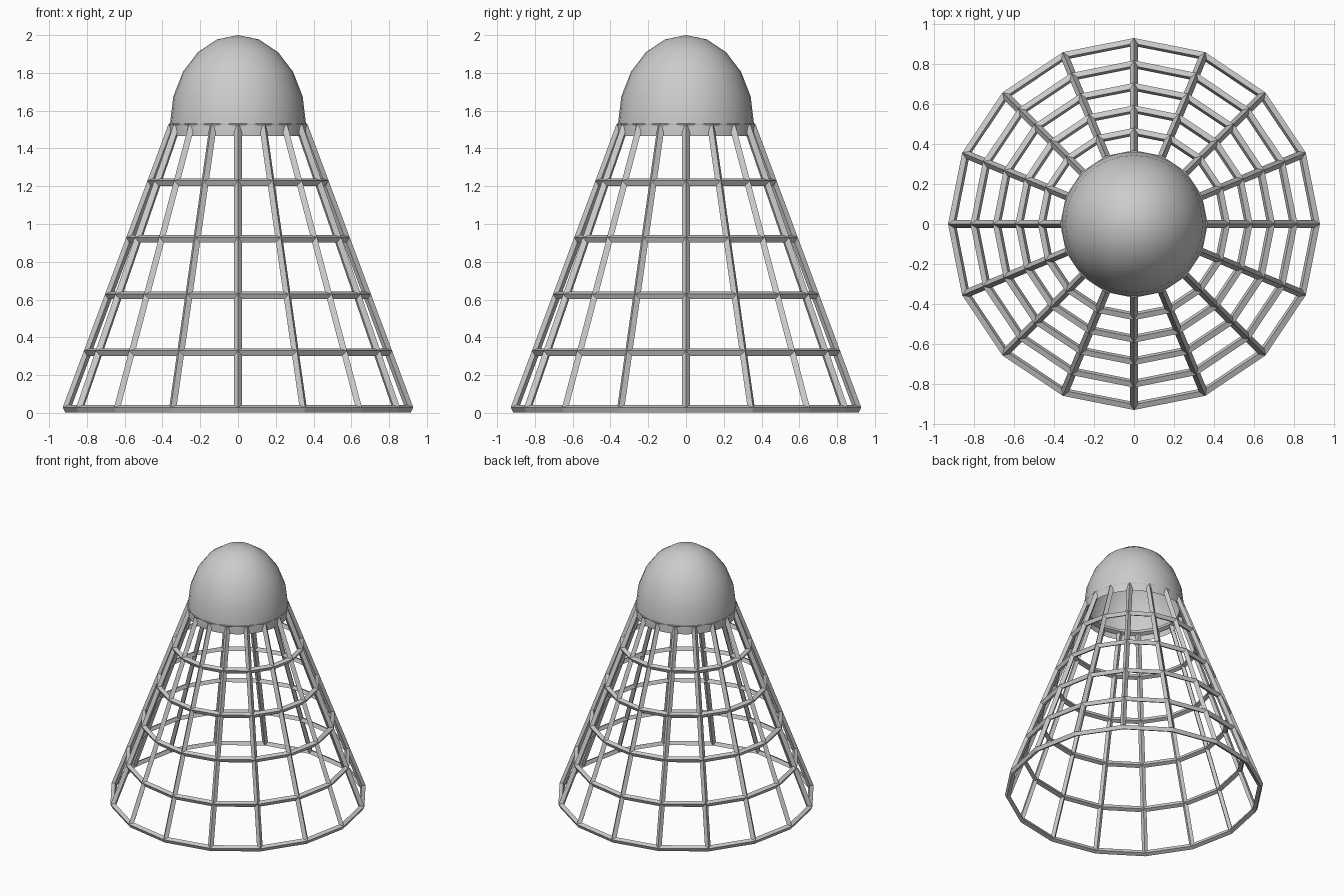
import bpy, bmesh, math

if "Cube" in bpy.data.objects:
    bpy.data.objects.remove(bpy.data.objects["Cube"])


def lathe(name, profile, sides, smooth=False, tip=None):
    """Revolve (radius, z) points into an open surface, optionally closed at a tip."""
    bm = bmesh.new()
    rings = []
    for r, z in profile:
        rings.append([bm.verts.new((r * math.cos(math.tau * i / sides),
                                    r * math.sin(math.tau * i / sides), z))
                      for i in range(sides)])
    for low, high in zip(rings, rings[1:]):
        for i in range(sides):
            j = (i + 1) % sides
            bm.faces.new((low[i], low[j], high[j], high[i]))
    if tip is not None:
        top = bm.verts.new((0, 0, tip))
        for i in range(sides):
            bm.faces.new((rings[-1][i], rings[-1][(i + 1) % sides], top))
    for f in bm.faces:
        f.smooth = smooth
    mesh = bpy.data.meshes.new(name)
    bm.to_mesh(mesh)
    bm.free()
    obj = bpy.data.objects.new(name, mesh)
    bpy.context.collection.objects.link(obj)
    return obj


# Flared cage skirt: 16-sided cone turned into struts and hoops
levels = 5
skirt = lathe("cage_skirt",
              [(0.908 - 0.112 * i, 0.022 + 0.3 * i) for i in range(levels + 1)], 16)
wire = skirt.modifiers.new("struts", 'WIREFRAME')
wire.thickness = 0.042
wire.offset = 0
wire.use_boundary = True
wire.use_even_offset = True
wire.use_replace = True

# Hollow domed cap with a short straight collar
dome = [(0.36 * math.cos(math.radians(a)), 1.53 + 0.47 * math.sin(math.radians(a)))
        for a in range(0, 90, 18)]
lathe("domed_cap", [(0.36, 1.465)] + dome, 32, smooth=True, tip=2.0)
